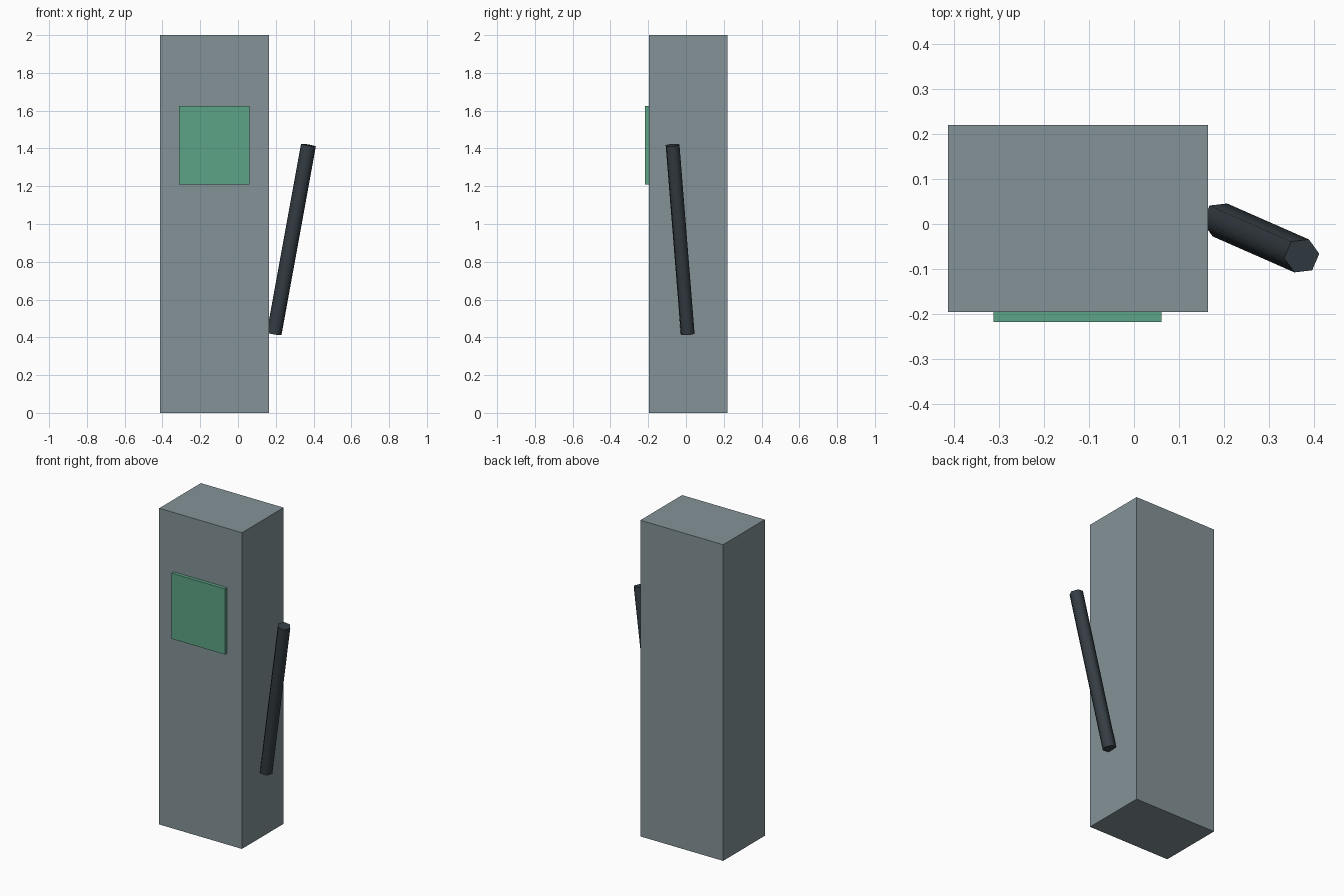
import bpy, math
from mathutils import Vector

if "Cube" in bpy.data.objects:
    bpy.data.objects.remove(bpy.data.objects["Cube"])


def paint(obj, name, rgb):
    mat = bpy.data.materials.new(name)
    mat.diffuse_color = (*rgb, 1)
    mat.use_nodes = True
    mat.node_tree.nodes["Principled BSDF"].inputs["Base Color"].default_value = mat.diffuse_color
    obj.data.materials.append(mat)


def box(name, lo, hi):
    lo, hi = Vector(lo), Vector(hi)
    bpy.ops.mesh.primitive_cube_add(size=1, location=(lo + hi) / 2)
    obj = bpy.context.object
    obj.name = name
    obj.scale = hi - lo
    bpy.ops.object.transform_apply(location=False, rotation=False, scale=True)
    return obj


# Upright cabinet
cabinet = box("cabinet", (-0.414, -0.196, 0), (0.165, 0.22, 2))
paint(cabinet, "cabinet_grey", (0.23, 0.29, 0.31))

# Display panel on the front face
panel = box("display_panel", (-0.312, -0.218, 1.21), (0.061, -0.196, 1.625))
paint(panel, "panel_green", (0.11, 0.37, 0.24))

# Hexagonal hose leaning out from the right side
start, end = Vector((0.191, 0.009, 0.418)), Vector((0.373, -0.071, 1.418))
axis = end - start
bpy.ops.mesh.primitive_cylinder_add(
    vertices=6, radius=0.04, depth=axis.length, location=(start + end) / 2,
    rotation=(0, math.acos(axis.z / axis.length), math.atan2(axis.y, axis.x)))
hose = bpy.context.object
hose.name = "hose"
bpy.ops.object.shade_smooth_by_angle(angle=math.radians(65))
paint(hose, "hose_dark", (0.035, 0.047, 0.057))
